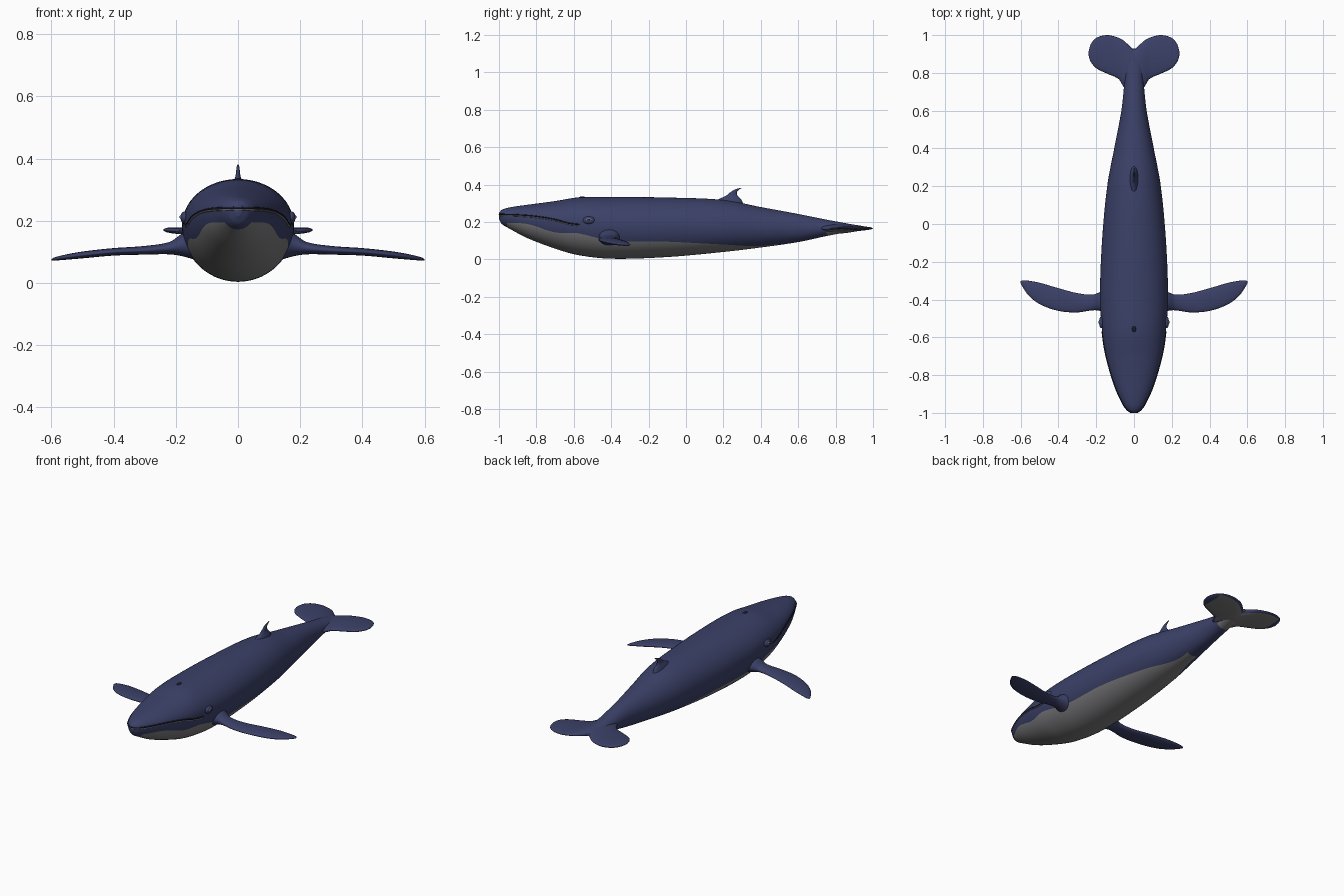
import bpy, bmesh
from math import sin, cos, pi, acos, sqrt

if "Cube" in bpy.data.objects:
    bpy.data.objects.remove(bpy.data.objects["Cube"])


def material(name, rgb):
    m = bpy.data.materials.new(name)
    m.use_nodes = True
    m.diffuse_color = (*rgb, 1)
    bsdf = next(n for n in m.node_tree.nodes if n.type == 'BSDF_PRINCIPLED')
    bsdf.inputs["Base Color"].default_value = (*rgb, 1)
    return m


navy = material("navy skin", (0.044, 0.053, 0.14))
grey = material("grey belly", (0.2, 0.2, 0.21))
dark = material("dark detail", (0.01, 0.011, 0.025))


def sample(rows, s):
    """Smooth interpolation of table rows, keyed by their first value."""
    i = 0
    while i < len(rows) - 2 and s > rows[i + 1][0]:
        i += 1
    a, b = rows[i], rows[i + 1]
    before, after = rows[max(i - 1, 0)], rows[min(i + 2, len(rows) - 1)]
    d = b[0] - a[0]
    t = (s - a[0]) / d
    out = []
    for p, q, r, u in zip(before[1:], a[1:], b[1:], after[1:]):
        m0 = (r - p) / (b[0] - before[0]) * d
        m1 = (u - q) / (after[0] - a[0]) * d
        out.append(q + t * (m0 + t * (3 * (r - q) - 2 * m0 - m1
                                      + t * (2 * (q - r) + m0 + m1))))
    return out


def steps(rows, n):
    """Evenly subdivide every interval of a table."""
    for a, b in zip(rows, rows[1:]):
        for j in range(n):
            yield a[0] + (b[0] - a[0]) * j / n
    yield rows[-1][0]


def loft(name, rings, rule=None, cap_start=True):
    """Skin a list of closed rings; rule(ring, strip) picks grey faces."""
    bm = bmesh.new()
    loops = [[bm.verts.new(p) for p in ring] for ring in rings]
    n = len(loops[0])
    for i, (a, b) in enumerate(zip(loops, loops[1:])):
        for k in range(n):
            f = bm.faces.new((a[k], a[(k + 1) % n], b[(k + 1) % n], b[k]))
            f.material_index = int(bool(rule and rule(i, k)))
    if cap_start:
        bm.faces.new(loops[0])
    bm.faces.new(loops[-1])
    bmesh.ops.recalc_face_normals(bm, faces=bm.faces)
    for f in bm.faces:
        f.smooth = True
    mesh = bpy.data.meshes.new(name)
    bm.to_mesh(mesh)
    bm.free()
    mesh.materials.append(navy)
    mesh.materials.append(grey)
    ob = bpy.data.objects.new(name, mesh)
    bpy.context.collection.objects.link(ob)
    return ob


def mirror(ob):
    mod = ob.modifiers.new("Mirror", 'MIRROR')
    mod.merge_threshold = 0.0005


# Body: y, half width, top, bottom, height of widest point, belly colour line
BODY = [
    (-1, .012, .25, .215, .238, .222), (-.985, .035, .265, .19, .237, .2),
    (-.95, .06, .277, .168, .235, .195), (-.85, .105, .292, .115, .225, .19),
    (-.7, .147, .312, .058, .21, .145), (-.58, .167, .331, .024, .198, .14),
    (-.4, .18, .334, .004, .185, .1), (-.1, .17, .331, .013, .178, .095),
    (.2, .142, .318, .04, .175, .08), (.4, .105, .28, .064, .17, .072),
    (.6, .067, .243, .093, .168, .105), (.75, .051, .213, .125, .168, .145),
    (.88, .04, .188, .15, .168, .163), (.93, .008, .172, .162, .167, .165)]
LOW, HIGH = 10, 20
body_ys = list(steps(BODY, 9))


def body_ring(y):
    w, top, bottom, mid, belly = sample(BODY, y)
    split = acos(min(.97, max(.03, (mid - belly) / (mid - bottom))))
    angles = [split * j / LOW for j in range(LOW)]
    angles += [split + (pi - split) * j / HIGH for j in range(HIGH + 1)]
    half = [(w * sin(a), y,
             mid - cos(a) * ((mid - bottom) if cos(a) > 0 else (top - mid)))
            for a in angles]
    return half + [(-x, y, z) for x, y, z in half[-2:0:-1]]


def belly_rule(i, k):
    y = body_ys[i]
    below = k < LOW or k >= 2 * (LOW + HIGH) - LOW
    return below and (-.96 < y < .47 or y > .74)


loft("body", [body_ring(y) for y in body_ys], belly_rule)


def skin_x(y, z):
    """Half width of the body at a given length and height."""
    w, top, bottom, mid, _ = sample(BODY, y)
    h = (top - mid) if z > mid else (mid - bottom)
    return w * sqrt(max(0, 1 - ((z - mid) / h) ** 2))


# Fins: position along span, front y, back y, offset, half thickness
def fin(name, rows, place, rule=None, cap=True, n=24):
    rings = []
    for s in steps(rows, 6):
        y0, y1, off, t = sample(rows, s)
        rings.append([place(s, (y0 + y1) / 2 + (y1 - y0) / 2 * cos(2 * pi * k / n),
                            off + t * sin(2 * pi * k / n)) for k in range(n)])
    return loft(name, rings, rule, cap)


FLIPPER = [
    (.14, -.48, -.34, .125, .05), (.18, -.46, -.36, .122, .036),
    (.22, -.457, -.374, .112, .02), (.3, -.468, -.366, .105, .014),
    (.4, -.46, -.34, .1, .012), (.5, -.424, -.311, .09, .011),
    (.56, -.377, -.3, .082, .008), (.59, -.333, -.298, .077, .005),
    (.6, -.315, -.303, .075, .002)]
mirror(fin("flippers", FLIPPER, lambda s, y, o: (s, y, o)))

FLUKE = [
    (0, .71, .92, .167, .028), (.05, .72, .967, .167, .02),
    (.08, .766, .985, .166, .015), (.14, .795, 1, .166, .012),
    (.2, .825, .985, .168, .01), (.23, .86, .95, .17, .007),
    (.24, .89, .915, .17, .002)]
# Grey patch on the underside, leaving a dark rim
mirror(fin("tail_flukes", FLUKE, lambda s, y, o: (s, y, o),
           lambda i, k: i < 25 and 14 <= k < 22, cap=False))

DORSAL = [
    (.29, .12, .31, 0, .03), (.32, .17, .295, 0, .018),
    (.34, .212, .276, 0, .009), (.36, .238, .272, 0, .006),
    (.374, .262, .285, 0, .004), (.381, .284, .297, 0, .002)]
fin("dorsal_fin", DORSAL, lambda s, y, o: (o, y, s))


# Mouth: thin seam and lip wrapped round the snout
MOUTH = [(-.998, .241), (-.9, .238), (-.8, .23), (-.7, .213),
         (-.63, .194), (-.57, .186)]


def mouth_tube(name, drop, radius, mat):
    side = []
    for y in steps(MOUTH, 8):
        z = sample(MOUTH, y)[0] - drop
        side.append((skin_x(y, z), y, z))
    path = side[::-1] + [(-x, y, z) for x, y, z in side]
    curve = bpy.data.curves.new(name, 'CURVE')
    curve.dimensions = '3D'
    curve.bevel_depth = radius
    curve.bevel_resolution = 2
    spline = curve.splines.new('POLY')
    spline.points.add(len(path) - 1)
    for point, co in zip(spline.points, path):
        point.co = (*co, 1)
    curve.materials.append(mat)
    bpy.context.collection.objects.link(bpy.data.objects.new(name, curve))


mouth_tube("mouth_seam", 0, .004, dark)
mouth_tube("lower_lip", .005, .003, grey)


# Eyes and blowhole
def blob(name, loc, scale, mat):
    bpy.ops.mesh.primitive_uv_sphere_add(segments=20, ring_count=12, location=loc)
    ob = bpy.context.object
    ob.name = name
    ob.scale = scale
    ob.data.materials.append(mat)
    bpy.ops.object.shade_smooth()


for side, sign in (("left", 1), ("right", -1)):
    x = sign * skin_x(-.52, .21)
    blob(side + "_eyelid", (x, -.52, .21), (.013, .032, .02), navy)
    blob(side + "_eye_rim", (x + sign * .008, -.52, .212), (.007, .016, .008), grey)
    blob(side + "_eye", (x + sign * .01, -.52, .212), (.006, .011, .006), dark)
blob("blowhole", (0, -.555, .331), (.011, .018, .006), dark)
